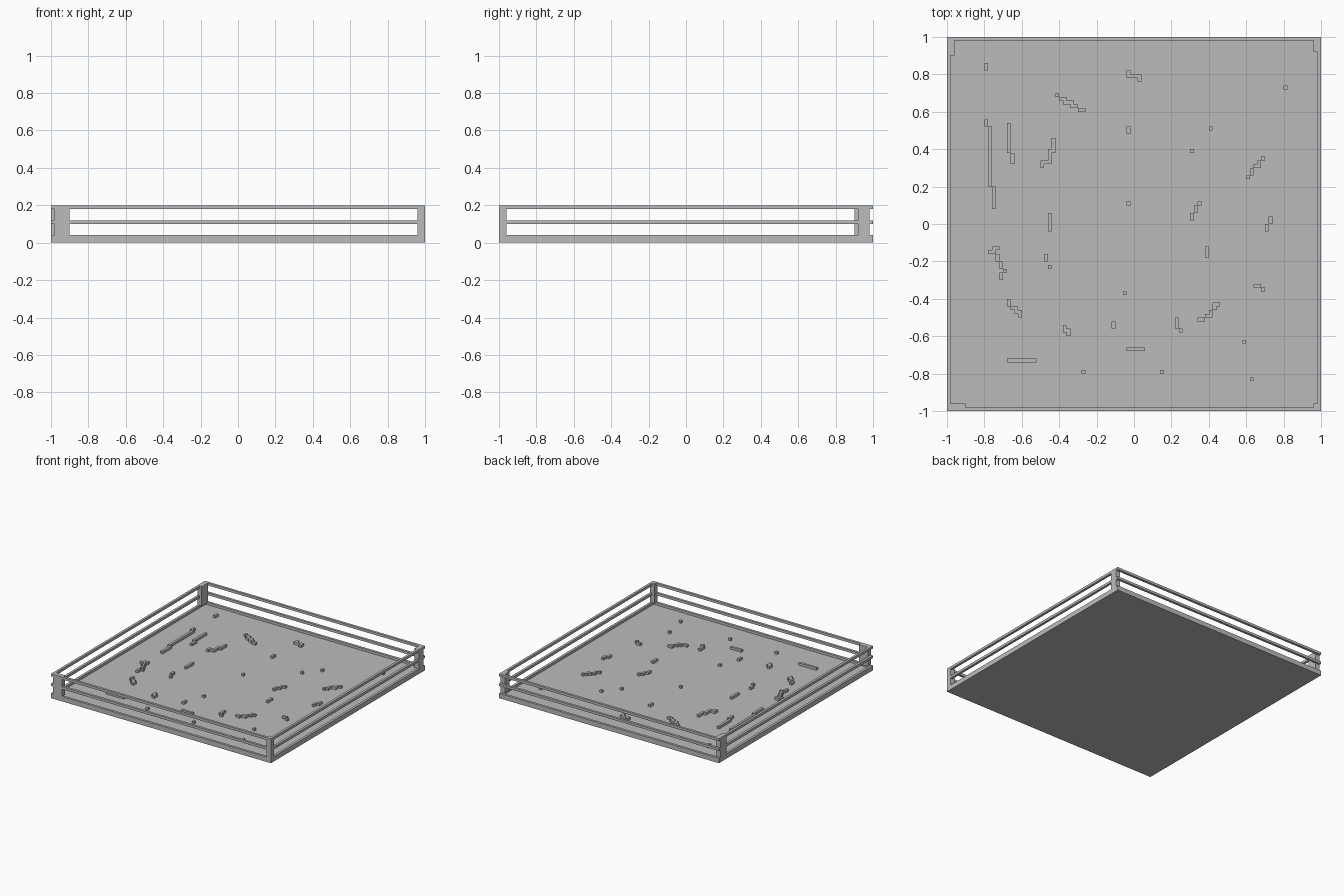
import bpy, bmesh
from mathutils import Vector

default_cube = bpy.data.objects.get("Cube")
if default_cube:
    bpy.data.objects.remove(default_cube, do_unlink=True)

UNIT = 0.02  # size of one building block
WIDTH = 100  # blocks along each side

grey = bpy.data.materials.new("plain grey")
grey.use_nodes = True
grey.diffuse_color = (0.5, 0.5, 0.5, 1)
grey.node_tree.nodes["Principled BSDF"].inputs["Base Color"].default_value = grey.diffuse_color


def finish(bm, name):
    bmesh.ops.recalc_face_normals(bm, faces=bm.faces)
    mesh = bpy.data.meshes.new(name)
    bm.to_mesh(mesh)
    bm.free()
    mesh.materials.append(grey)
    obj = bpy.data.objects.new(name, mesh)
    bpy.context.collection.objects.link(obj)
    return obj


def add_box(bm, low, high):
    low, high = Vector(low), Vector(high)
    verts = bmesh.ops.create_cube(bm, size=1)["verts"]
    bmesh.ops.scale(bm, vec=high - low, verts=verts)
    bmesh.ops.translate(bm, vec=(low + high) / 2, verts=verts)


def box(name, low, high):
    bm = bmesh.new()
    add_box(bm, low, high)
    return finish(bm, name)


def square_ring(name, bottom, top):
    bm = bmesh.new()
    inner = 1 - UNIT
    for side in (-1, 1):
        a, b = sorted((side, side * inner))
        add_box(bm, (-1, a, bottom), (1, b, top))
        add_box(bm, (a, -inner, bottom), (b, inner, top))
    return finish(bm, name)


# Floor, raised rim and the two railings
box("floor", (-1, -1, 0), (1, 1, UNIT))
square_ring("rim", UNIT, 0.04)
square_ring("middle_rail", 0.1, 0.12)
square_ring("top_rail", 0.18, 0.2)

# Corner posts, notched where they stop short of the outer edge
posts = {
    "front_right_post": ((-0.98, -1), (-0.9, -0.96)),
    "front_left_post": ((0.96, -1), (1, -0.96)),
    "back_right_post": ((-1, 0.9), (-0.96, 0.98)),
    "back_left_post": ((0.96, 0.92), (1, 0.98)),
}
for name, (low, high) in posts.items():
    box(name, (*low, 0.04), (*high, 0.2))

# Small ridges on the floor: a start block, then steps laid out like keys
# around S on a keyboard (W up, X down, A left, D right, Q E Z C diagonal)
STEPS = {"W": (0, 1), "X": (0, -1), "A": (-1, 0), "D": (1, 0),
         "Q": (-1, 1), "E": (1, 1), "Z": (-1, -1), "C": (1, -1)}
ridges = [
    (10, 91, "W"), (48, 90, "XDDDX"), (90, 86, ""),
    (29, 84, "CDXDDXDCD"),
    (10, 77, "XC" + "X" * 15 + "C" + "X" * 5),
    (16, 76, "XXXXXXXCXX"), (28, 72, "XXXAXXXAAX"),
    (48, 74, "W"), (70, 75, ""), (65, 69, ""),
    (80, 62, "EWEDWE"), (48, 55, ""), (65, 51, "WEWE"),
    (27, 48, "WWWW"), (85, 48, "WEW"), (69, 41, "WW"),
    (13, 43, "AZDCXCXCZX"), (26, 40, "W"), (27, 38, ""),
    (47, 31, ""), (82, 33, "DC"), (16, 29, "XCDXDX"),
    (67, 24, "DEDWEWD"), (31, 22, "XDX"), (44, 22, "W"),
    (61, 24, "XXC"), (79, 18, ""), (48, 16, "DDDD"),
    (16, 13, "DDDDDDD"), (36, 10, ""), (57, 10, ""), (81, 8, ""),
]
cells = set()
for col, row, path in ridges:
    cells.add((col, row))
    for key in path:
        col, row = col + STEPS[key][0], row + STEPS[key][1]
        cells.add((col, row))

bm = bmesh.new()
for col, row in sorted(cells):
    corners = ((col, row), (col + 1, row), (col + 1, row + 1), (col, row + 1))
    bm.faces.new([bm.verts.new((x * UNIT - 1, y * UNIT - 1, UNIT)) for x, y in corners])
bmesh.ops.remove_doubles(bm, verts=bm.verts, dist=UNIT / 10)
raised = bmesh.ops.extrude_face_region(bm, geom=bm.faces[:])["geom"]
bmesh.ops.translate(bm, vec=(0, 0, UNIT),
                    verts=[v for v in raised if isinstance(v, bmesh.types.BMVert)])
finish(bm, "floor_ridges")
